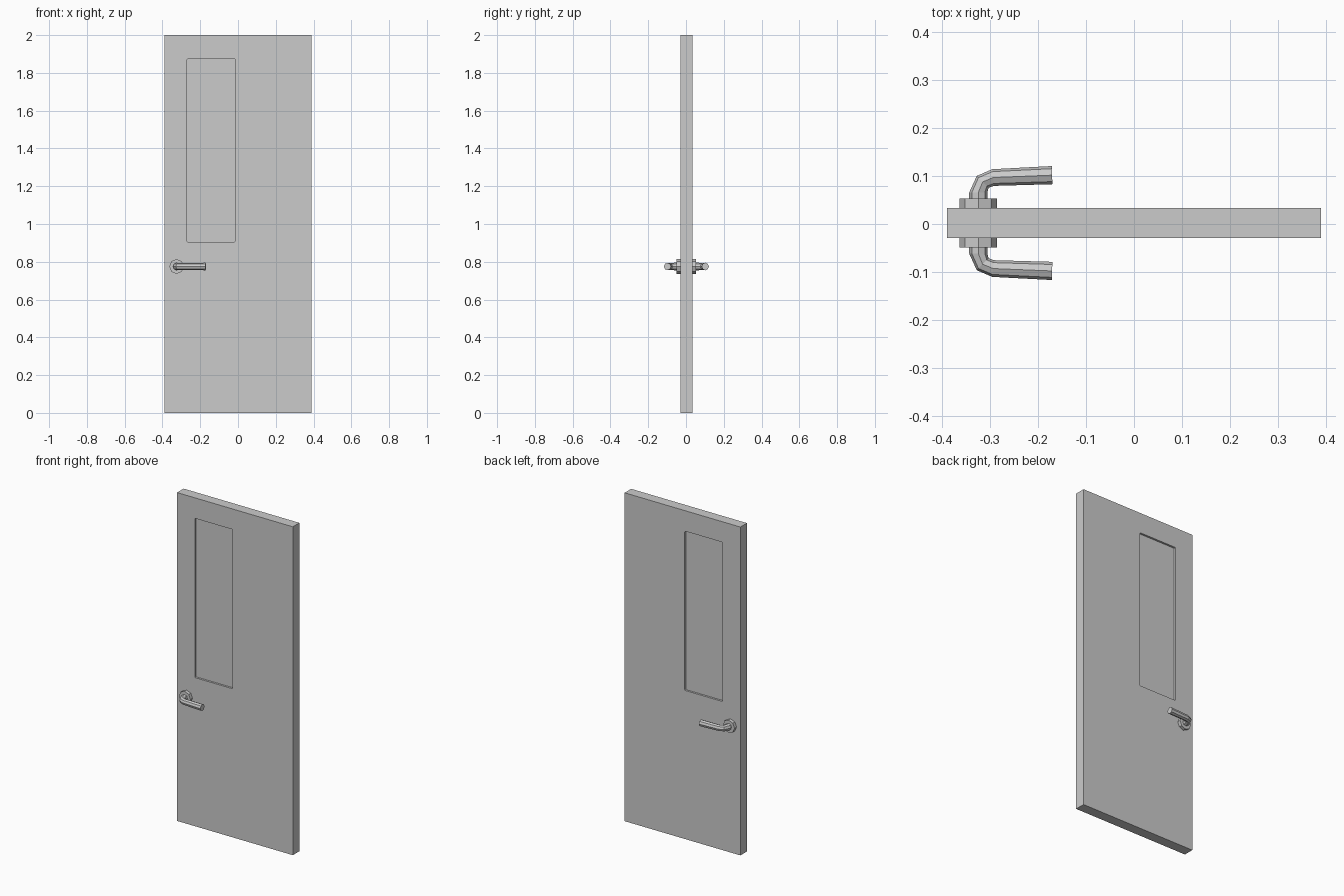
import bpy, bmesh, math
from mathutils import Vector

if "Cube" in bpy.data.objects:
    bpy.data.objects.remove(bpy.data.objects["Cube"])

MID_Y = 0.002      # centre plane of the slab
HALF = 0.0315      # half thickness of the slab
PIVOT_X, PIVOT_Z = -0.325, 0.775


def make_object(name, bm):
    bmesh.ops.recalc_face_normals(bm, faces=bm.faces)
    mesh = bpy.data.meshes.new(name)
    bm.to_mesh(mesh)
    bm.free()
    obj = bpy.data.objects.new(name, mesh)
    bpy.context.collection.objects.link(obj)
    return obj


def box(name, x0, x1, y0, y1, z0, z1, round_corners=0):
    bm = bmesh.new()
    bmesh.ops.create_cube(bm, size=1)
    for v in bm.verts:
        v.co = ((x0 + x1) / 2 + v.co.x * (x1 - x0),
                (y0 + y1) / 2 + v.co.y * (y1 - y0),
                (z0 + z1) / 2 + v.co.z * (z1 - z0))
    if round_corners:
        edges = [e for e in bm.edges
                 if abs(e.verts[0].co.y - e.verts[1].co.y) > 1e-5]
        bmesh.ops.bevel(bm, geom=edges, offset=round_corners, segments=2,
                        profile=0.5, affect='EDGES')
    return make_object(name, bm)


def tube(name, path, radii, side, n=8):
    """Sweep an n-sided ring along an XY path; side = +1 back, -1 front.
    Each path entry is (x, y offset from slab centre, ring direction angle)."""
    bm = bmesh.new()
    rings = []
    for (x, y, ang), r in zip(path, radii):
        across = Vector((math.cos(math.radians(ang)), math.sin(math.radians(ang))))
        ring = []
        for i in range(n):
            a = 2 * math.pi * i / n
            px = x + across.x * r * math.cos(a)
            py = y + across.y * r * math.cos(a)
            ring.append(bm.verts.new((px, MID_Y + side * py,
                                      PIVOT_Z + 0.02 * r / 0.019 * math.sin(a))))
        rings.append(ring)
    for a, b in zip(rings, rings[1:]):
        for i in range(n):
            j = (i + 1) % n
            bm.faces.new((a[i], a[j], b[j], b[i]))
    bm.faces.new(rings[0])
    bm.faces.new(rings[-1])
    return make_object(name, bm)


def rosette(name, side, r=0.039, n=8):
    bm = bmesh.new()
    ring = [bm.verts.new((PIVOT_X + r * math.cos(2 * math.pi * i / n),
                          MID_Y + side * HALF,
                          PIVOT_Z + r * math.sin(2 * math.pi * i / n)))
            for i in range(n)]
    face = bm.faces.new(ring)
    ext = bmesh.ops.extrude_face_region(bm, geom=[face], use_keep_orig=True)
    for v in ext['geom']:
        if isinstance(v, bmesh.types.BMVert):
            v.co.y += side * 0.0195
    return make_object(name, bm)


# Door slab with a window opening
slab = box("door_slab", -0.39, 0.39, MID_Y - HALF, MID_Y + HALF, 0, 2)
cutter = box("window_cutter", -0.27, -0.015, -0.1, 0.1, 0.905, 1.875, 0.006)
mod = slab.modifiers.new("window_opening", 'BOOLEAN')
mod.operation = 'DIFFERENCE'
mod.solver = 'EXACT'
mod.object = cutter
bpy.context.view_layer.objects.active = slab
bpy.ops.object.modifier_apply(modifier=mod.name)
bpy.data.objects.remove(cutter)

# Recessed window pane
box("window_pane", -0.27, -0.015, MID_Y - HALF + 0.012, MID_Y + HALF - 0.012,
    0.905, 1.875, 0.006)

# Lever handles on both faces
path = [(-0.325, 0.045, 180), (-0.325, 0.064, 180), (-0.316, 0.086, 135),
        (-0.294, 0.095, 96), (-0.171, 0.100, 92)]
radii = [0.019, 0.019, 0.0175, 0.0175, 0.019]
for label, side in (("front", -1), ("back", 1)):
    rosette(label + "_rosette", side)
    tube(label + "_lever", path, radii, side)
